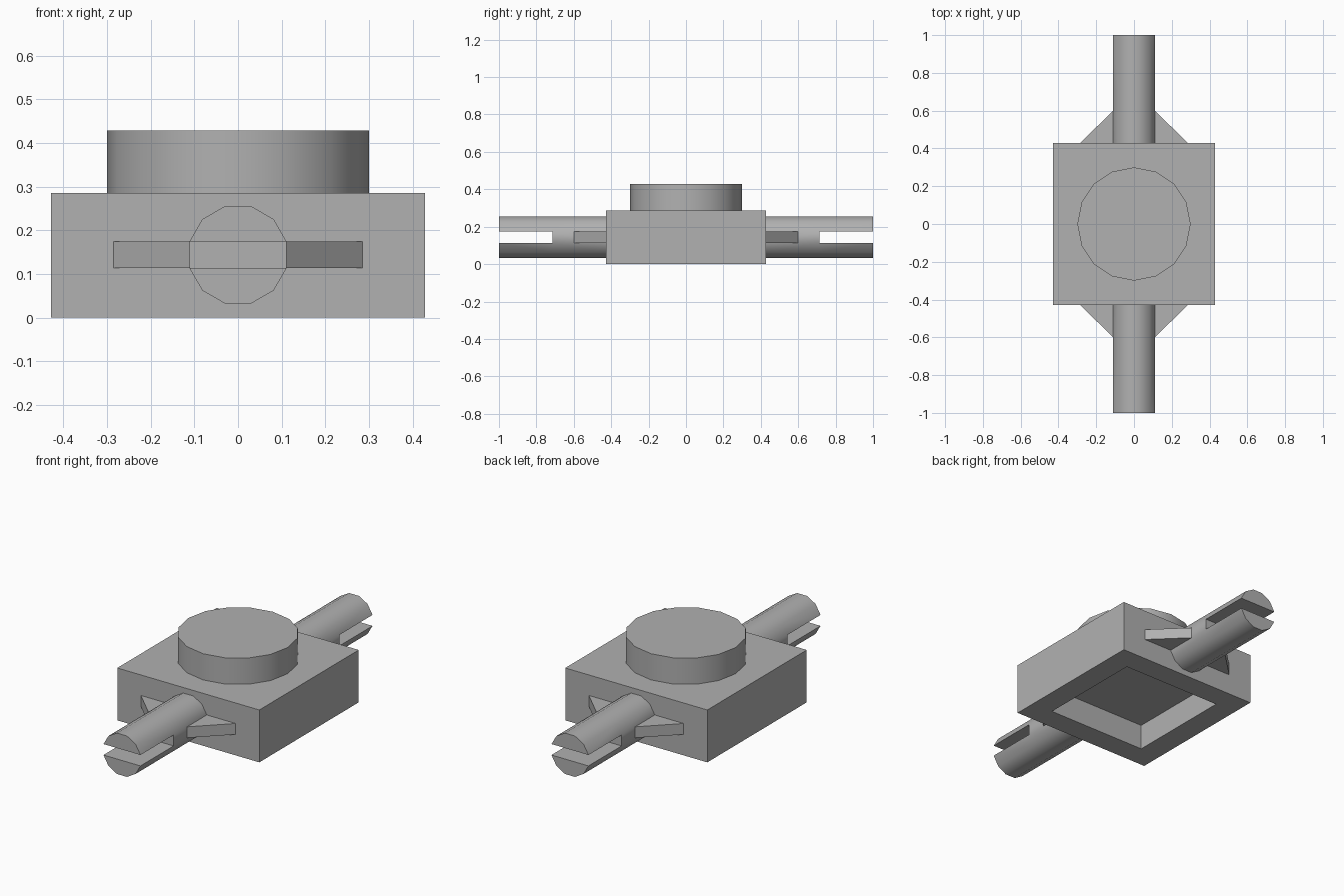
import bpy, bmesh, math

if "Cube" in bpy.data.objects:
    bpy.data.objects.remove(bpy.data.objects["Cube"])

U = 1 / 7            # base module of the part
HALF = 3 * U         # half width of the housing
AXIS_Z = U + 0.001   # height of the rod axis
R, G = 0.1155, 0.03  # rod radius, half slot height

grey = bpy.data.materials.new("dark_grey")
grey.diffuse_color = (0.44, 0.44, 0.44, 1)
grey.use_nodes = True
grey.node_tree.nodes["Principled BSDF"].inputs["Base Color"].default_value = grey.diffuse_color


def make(name, bm, smooth=False, mirror=None):
    bmesh.ops.recalc_face_normals(bm, faces=bm.faces)
    me = bpy.data.meshes.new(name)
    bm.to_mesh(me)
    bm.free()
    me.materials.append(grey)
    ob = bpy.data.objects.new(name, me)
    bpy.context.collection.objects.link(ob)
    if mirror:
        mod = ob.modifiers.new("mirror", 'MIRROR')
        mod.use_axis = mirror
        mod.use_mirror_merge = False
    if smooth:
        bpy.ops.object.select_all(action='DESELECT')
        ob.select_set(True)
        bpy.context.view_layer.objects.active = ob
        bpy.ops.object.shade_smooth_by_angle(angle=math.radians(40))
    return ob


# Square housing with a square recess underneath
bm = bmesh.new()
bmesh.ops.create_cube(bm, size=1)
for v in bm.verts:
    v.co = (v.co.x * 2 * HALF, v.co.y * 2 * HALF, (v.co.z + 0.5) * 2 * U)
bottom = min(bm.faces, key=lambda f: f.calc_center_median().z)
bmesh.ops.inset_region(bm, faces=[bottom], thickness=HALF - 0.25)
recess = bmesh.ops.extrude_discrete_faces(bm, faces=[bottom])["faces"][0]
bmesh.ops.translate(bm, verts=recess.verts, vec=(0, 0, 0.14))
make("housing", bm)

# Round cap on top
bm = bmesh.new()
bmesh.ops.create_cone(bm, cap_ends=True, segments=16, radius1=0.3, radius2=0.3, depth=U)
bmesh.ops.translate(bm, verts=bm.verts, vec=(0, 0, 2.5 * U))
make("round_cap", bm, smooth=True)

# Twelve-sided rod with a slotted end, mirrored front to back
bm = bmesh.new()
angles = [math.radians(15 + 30 * i) for i in range(12)]
base, mid, tip = [[bm.verts.new((R * math.cos(a), y, AXIS_Z + R * math.sin(a))) for a in angles]
                  for y in (-HALF, -5 * U, -1)]
bm.faces.new(base)
for i in range(12):
    j = (i + 1) % 12
    bm.faces.new((base[i], base[j], mid[j], mid[i]))
    if i not in (5, 11):                      # sides 5 and 11 open into the slot
        bm.faces.new((mid[i], mid[j], tip[j], tip[i]))
for a, b in ((0, 5), (6, 11)):                # inner faces and ends of the prongs
    bm.faces.new((mid[a], mid[b], tip[b], tip[a]))
    bm.faces.new(tip[a:b + 1])
bm.faces.new((mid[0], mid[5], mid[6], mid[11]))  # slot floor
make("slotted_rod", bm, smooth=True, mirror=(False, True, False))

# Triangular gussets beside the rods, mirrored to all four corners
bm = bmesh.new()
tri = [(0.11, -HALF), (0.11, -0.6), (2 * U, -HALF)]
face = bm.faces.new([bm.verts.new((x, y, AXIS_Z - G)) for x, y in tri])
top = bmesh.ops.extrude_face_region(bm, geom=[face])["geom"]
bmesh.ops.translate(bm, verts=[e for e in top if isinstance(e, bmesh.types.BMVert)], vec=(0, 0, 2 * G))
make("gusset", bm, mirror=(True, True, False))
